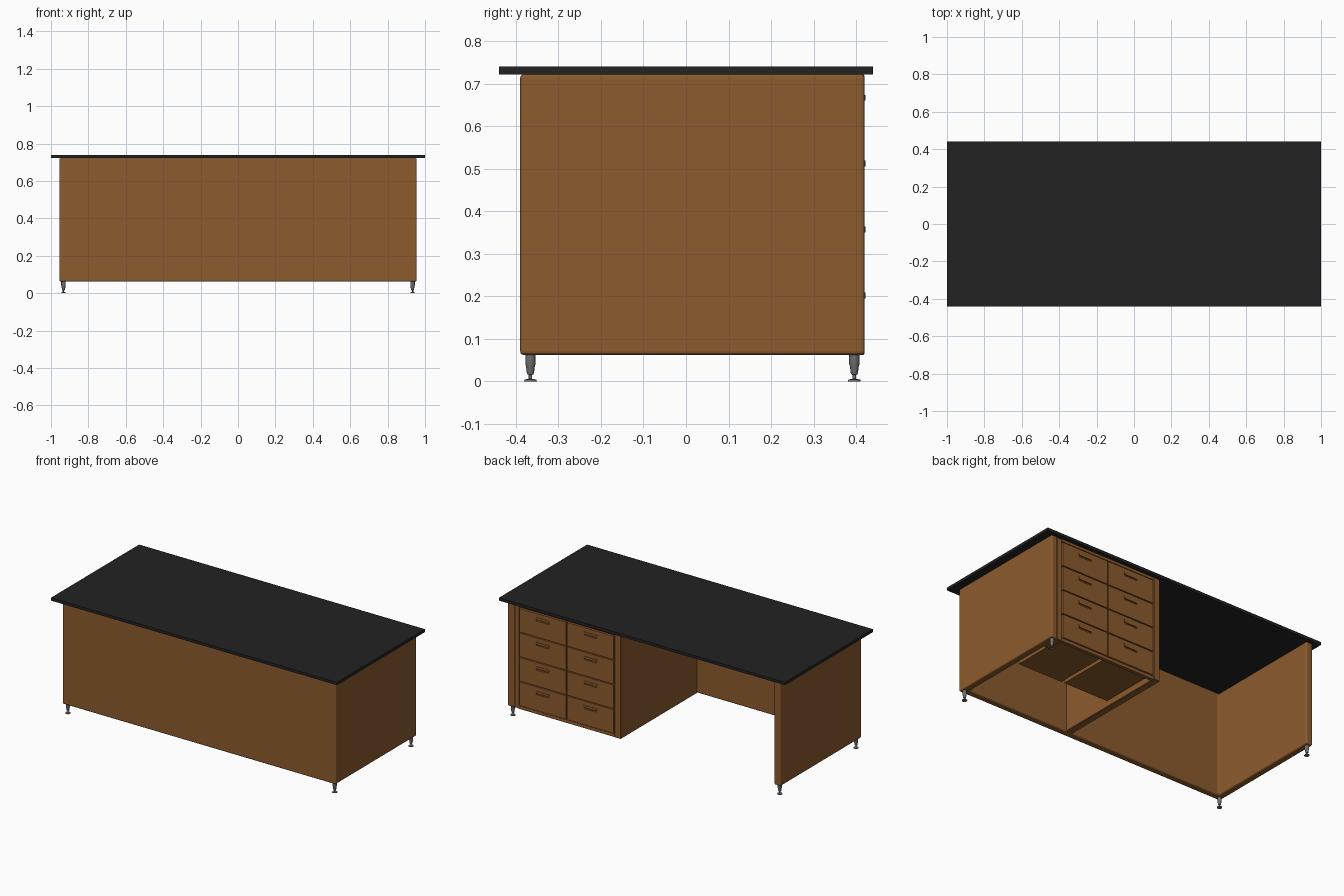
import bpy, bmesh, math

if "Cube" in bpy.data.objects:
    bpy.data.objects.remove(bpy.data.objects["Cube"])


def material(name, rgb):
    m = bpy.data.materials.new(name)
    m.diffuse_color = (*rgb, 1)
    m.use_nodes = True
    m.node_tree.nodes["Principled BSDF"].inputs["Base Color"].default_value = m.diffuse_color
    return m


WOOD = material("brown wood", (0.262, 0.104, 0.027))
BLACK = material("black laminate", (0.016, 0.016, 0.016))
METAL = material("grey metal", (0.17, 0.17, 0.17))


def finish(name, bm, mat, bevel=0.0, segments=1):
    bmesh.ops.recalc_face_normals(bm, faces=bm.faces[:])
    me = bpy.data.meshes.new(name)
    bm.to_mesh(me)
    bm.free()
    ob = bpy.data.objects.new(name, me)
    bpy.context.collection.objects.link(ob)
    me.materials.append(mat)
    if bevel:
        mod = ob.modifiers.new("bevel", 'BEVEL')
        mod.width, mod.segments = bevel, segments
        mod.limit_method = 'ANGLE'
    return ob


def prism(name, points, offset, mat, bevel=0.0, segments=1):
    """Extrude a flat outline of 3D points along an offset."""
    bm = bmesh.new()
    face = bm.faces.new([bm.verts.new(p) for p in points])
    ext = bmesh.ops.extrude_face_region(bm, geom=[face])["geom"]
    verts = [v for v in ext if isinstance(v, bmesh.types.BMVert)]
    bmesh.ops.translate(bm, verts=verts, vec=offset)
    return finish(name, bm, mat, bevel, segments)


def box(name, x, y, z, mat, bevel=0.0):
    pts = [(x[0], y[0], z[0]), (x[1], y[0], z[0]),
           (x[1], y[1], z[0]), (x[0], y[1], z[0])]
    return prism(name, pts, (0, 0, z[1] - z[0]), mat, bevel)


def apply_modifiers(ob):
    bpy.context.view_layer.update()
    dg = bpy.context.evaluated_depsgraph_get()
    me = bpy.data.meshes.new_from_object(ob.evaluated_get(dg))
    ob.modifiers.clear()
    ob.data = me


Z0, Z1 = 0.062, 0.722      # carcass bottom and top
FRONT, BACK = -0.39, 0.42  # carcass front and open back

# Worktop
box("desktop", (-1, 1), (-0.44, 0.44), (Z1, 0.74), BLACK)

# Side panels and front panel as one U-shaped shell with rounded edges
X, T = 0.955, 0.045
shell = [(-X, FRONT), (X, FRONT), (X, BACK), (X - T, BACK),
         (X - T, FRONT + T), (-X + T, FRONT + T), (-X + T, BACK), (-X, BACK)]
prism("panel_shell", [(x, y, Z0) for x, y in shell], (0, 0, Z1 - Z0), WOOD, 0.008, 3)

# Drawer pedestal: partition, outer stile and rails
box("pedestal_partition", (0.162, 0.207), (FRONT + T, BACK), (Z0, Z1), WOOD, 0.003)
box("pedestal_stile", (0.876, 0.908), (0.30, BACK - 0.006), (Z0, Z1), WOOD, 0.002)
box("bottom_rail", (0.207, 0.876), (0.395, BACK - 0.004), (Z0, 0.082), WOOD)
box("top_rail", (0.207, 0.876), (0.395, BACK - 0.004), (0.706, Z1), WOOD)

# Eight drawers, each with a front, a finger recess, a pull and a box behind
for col, (xa, xb) in enumerate([(0.212, 0.539), (0.545, 0.872)]):
    cx = (xa + xb) / 2
    for row in range(4):
        z = 0.086 + 0.155 * row
        tag = f"{col + 1}_{row + 1}"
        front = box("drawer_front_" + tag, (xa, xb), (0.400, BACK), (z, z + 0.149), WOOD)
        zg = z + 0.115
        cutter = box("recess_cutter", (cx - 0.045, cx + 0.045),
                     (0.408, 0.45), (zg - 0.014, zg + 0.006), WOOD)
        cutter.hide_render = True
        cut = front.modifiers.new("recess", 'BOOLEAN')
        cut.operation, cut.object, cut.solver = 'DIFFERENCE', cutter, 'EXACT'
        apply_modifiers(front)
        bpy.data.objects.remove(cutter)
        # Tapered pull across the top of the recess
        outline = [(-0.05, 0.008), (0.05, 0.008), (0.042, -0.006), (-0.042, -0.006)]
        prism("drawer_pull_" + tag, [(cx + u, 0.416, zg + v) for u, v in outline],
              (0, 0.0065, 0), WOOD)
        box("drawer_box_" + tag, (xa + 0.008, xb - 0.008), (0.025, 0.401),
            (z + 0.004, z + 0.13), WOOD)

# Turned adjustable feet
profile = [(0, 0.066), (0.012, 0.066), (0.012, 0.040), (0.0105, 0.036), (0.0085, 0.020),
           (0.007, 0.016), (0.004, 0.015), (0.004, 0.006), (0.014, 0.004), (0.015, 0.0), (0, 0)]
for sx, side in ((-1, "left"), (1, "right")):
    for y, end in ((-0.366, "front"), (0.396, "back")):
        bm = bmesh.new()
        vs = [bm.verts.new((r, 0, z)) for r, z in profile]
        es = [bm.edges.new(p) for p in zip(vs, vs[1:])]
        bmesh.ops.spin(bm, geom=vs + es, cent=(0, 0, 0), axis=(0, 0, 1),
                       angle=math.tau, steps=20)
        bmesh.ops.remove_doubles(bm, verts=bm.verts[:], dist=1e-5)
        foot = finish(f"foot_{end}_{side}", bm, METAL)
        foot.location = (sx * 0.933, y, 0)
        bpy.ops.object.select_all(action='DESELECT')
        foot.select_set(True)
        bpy.context.view_layer.objects.active = foot
        bpy.ops.object.shade_smooth_by_angle(angle=math.radians(35))
